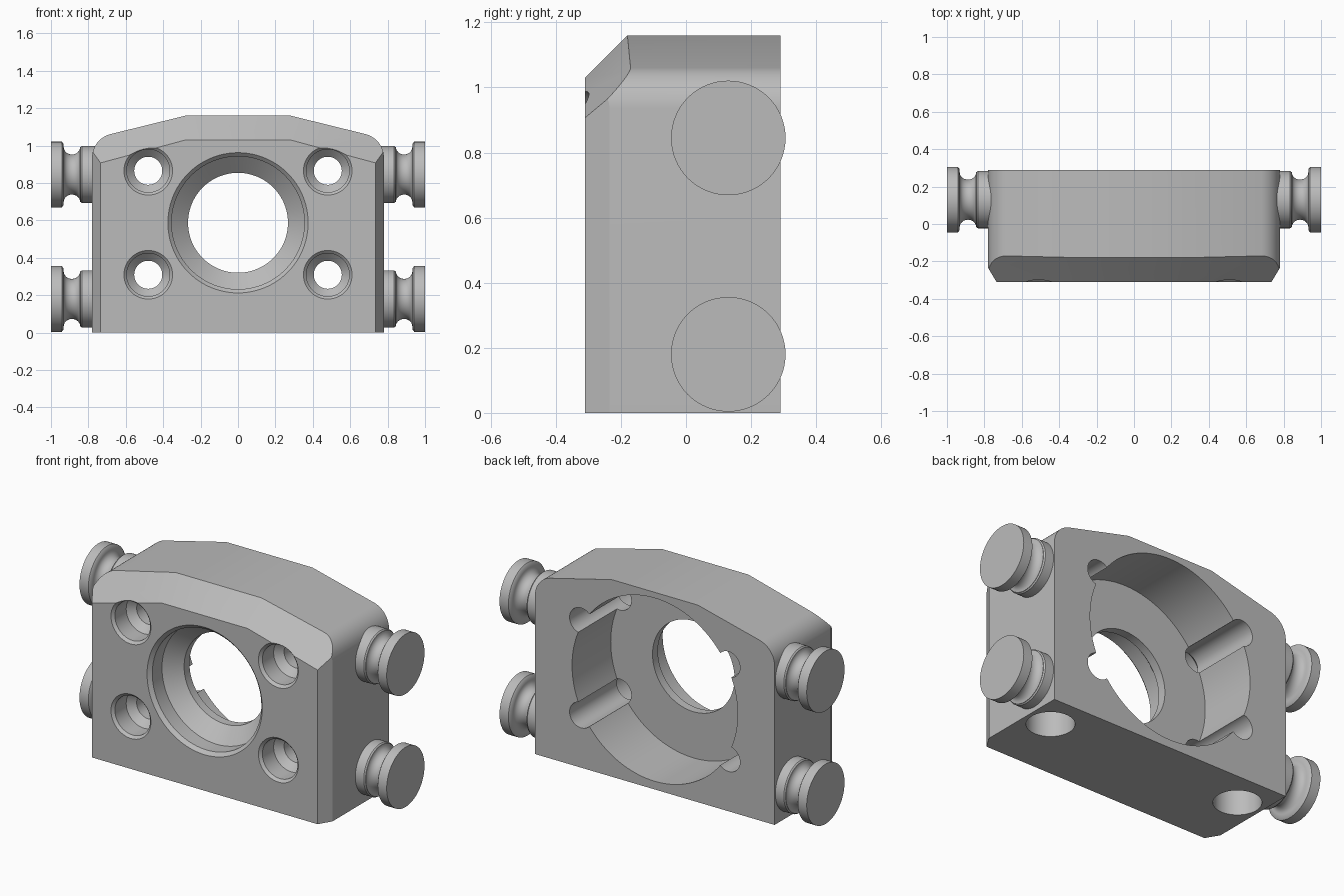
import bpy, bmesh, math
from mathutils import Vector, Matrix

if "Cube" in bpy.data.objects:
    bpy.data.objects.remove(bpy.data.objects["Cube"])

grey = bpy.data.materials.new("plain_grey")
grey.diffuse_color = (0.5, 0.5, 0.5, 1)
grey.use_nodes = True
grey.node_tree.nodes["Principled BSDF"].inputs["Base Color"].default_value = grey.diffuse_color


def make_object(name, bm, angle=30):
    bmesh.ops.recalc_face_normals(bm, faces=bm.faces)
    mesh = bpy.data.meshes.new(name)
    bm.to_mesh(mesh)
    bm.free()
    mesh.materials.append(grey)
    ob = bpy.data.objects.new(name, mesh)
    bpy.context.collection.objects.link(ob)
    smooth(ob, angle)
    return ob


def smooth(ob, angle=30):
    bpy.ops.object.select_all(action='DESELECT')
    ob.select_set(True)
    bpy.context.view_layer.objects.active = ob
    bpy.ops.object.shade_smooth_by_angle(angle=math.radians(angle))


def lathe(name, profile, matrix, sides=64):
    """Closed solid of revolution from (distance, radius) pairs along local z."""
    bm = bmesh.new()
    rings = []
    for d, r in profile:
        rings.append([bm.verts.new(matrix @ Vector((r * math.cos(a), r * math.sin(a), d)))
                      for a in (2 * math.pi * i / sides for i in range(sides))])
    for low, high in zip(rings, rings[1:]):
        for i in range(sides):
            j = (i + 1) % sides
            bm.faces.new((low[i], low[j], high[j], high[i]))
    bm.faces.new(rings[0][::-1])
    bm.faces.new(rings[-1])
    return make_object(name, bm)


def along_y(x, z):
    # local z becomes +y
    return Matrix.Translation((x, 0, z)) @ Matrix.Rotation(-math.pi / 2, 4, 'X')


def along_x(y, z, side):
    # local z becomes outward x
    return Matrix.Translation((0, y, z)) @ Matrix.Rotation(side * math.pi / 2, 4, 'Y')


# Block: outline with rounded shoulders, extruded front to back
FRONT, BACK, CZ = -0.31, 0.29, 0.587
tilt = math.radians(14)
R = 0.13
cx, cz = 0.78 - R, 0.935
half = [(0.78, 0.0)]
for i in range(13):
    a = (math.pi / 2 - tilt) * i / 12
    half.append((cx + R * math.cos(a), cz + R * math.sin(a)))
half.append((0.28, 1.16))
outline = half + [(-x, z) for x, z in reversed(half)]

bm = bmesh.new()
face = bm.faces.new([bm.verts.new((x, FRONT, z)) for x, z in outline])
ext = bmesh.ops.extrude_face_region(bm, geom=[face])
bmesh.ops.translate(bm, vec=(0, BACK - FRONT, 0),
                    verts=[g for g in ext["geom"] if isinstance(g, bmesh.types.BMVert)])
bmesh.ops.recalc_face_normals(bm, faces=bm.faces)


# Front chamfers: top, sloping shoulders and vertical sides
def chamfer(point, normal):
    cut = bmesh.ops.bisect_plane(bm, geom=bm.verts[:] + bm.edges[:] + bm.faces[:], dist=1e-5,
                                 plane_co=point, plane_no=normal, clear_outer=True)
    edges = [e for e in cut["geom_cut"] if isinstance(e, bmesh.types.BMEdge)]
    bmesh.ops.holes_fill(bm, edges=edges, sides=0)


chamfer((0, FRONT, 1.03), (0, -1, 1))
for s in (1, -1):
    chamfer((0.28 * s, FRONT, 1.03), (0.27 * s, -1, 1))
    chamfer((0.735 * s, FRONT, 0), (0.075 * s, -0.045, 0))
block = make_object("block", bm, 20)

# Cutters: stepped bore, rear recess, bolt holes and bottom sockets
cutters = [
    lathe("bore_cutter", [(-0.34, 0.405), (-0.29, 0.355), (-0.20, 0.355),
                          (-0.12, 0.267), (0.0, 0.267)], along_y(0, CZ), 96),
    lathe("recess_cutter", [(-0.07, 0.539), (0.4, 0.539)], along_y(0, CZ), 128),
]
for x in (-0.48, 0.48):
    for z in (CZ - 0.278, CZ + 0.278):
        cutters.append(lathe("bolt_hole_cutter", [(-0.34, 0.16), (-0.295, 0.115), (-0.19, 0.115),
                                                  (-0.15, 0.075), (0.4, 0.075)], along_y(x, z), 48))
for x in (-0.63, 0.63):
    cutters.append(lathe("socket_cutter", [(-0.1, 0.127), (0.18, 0.127)],
                         Matrix.Translation((x, 0.08, 0)), 48))

bpy.context.view_layer.objects.active = block
for c in cutters:
    mod = block.modifiers.new("cut", 'BOOLEAN')
    mod.operation = 'DIFFERENCE'
    mod.solver = 'EXACT'
    mod.object = c
    bpy.context.view_layer.objects.active = block
    bpy.ops.object.modifier_apply(modifier=mod.name)
for c in cutters:
    bpy.data.objects.remove(c)
smooth(block, 20)

# Side pins: collar, waisted neck and round flange
for side, label in ((1, "right"), (-1, "left")):
    for z, level, root in ((0.18, "lower", 0.77), (0.845, "upper", 0.70)):
        pin = [(root, 0.153), (0.835, 0.153), (0.842, 0.147)]
        for i in range(13):
            a = math.pi * i / 12
            pin.append((0.888 - 0.044 * math.cos(a), 0.147 - 0.04 * math.sin(a)))
        pin += [(0.934, 0.165), (0.942, 0.176), (1.0, 0.176)]
        lathe(f"{level}_{label}_pin", pin, along_x(0.13, z, side))
